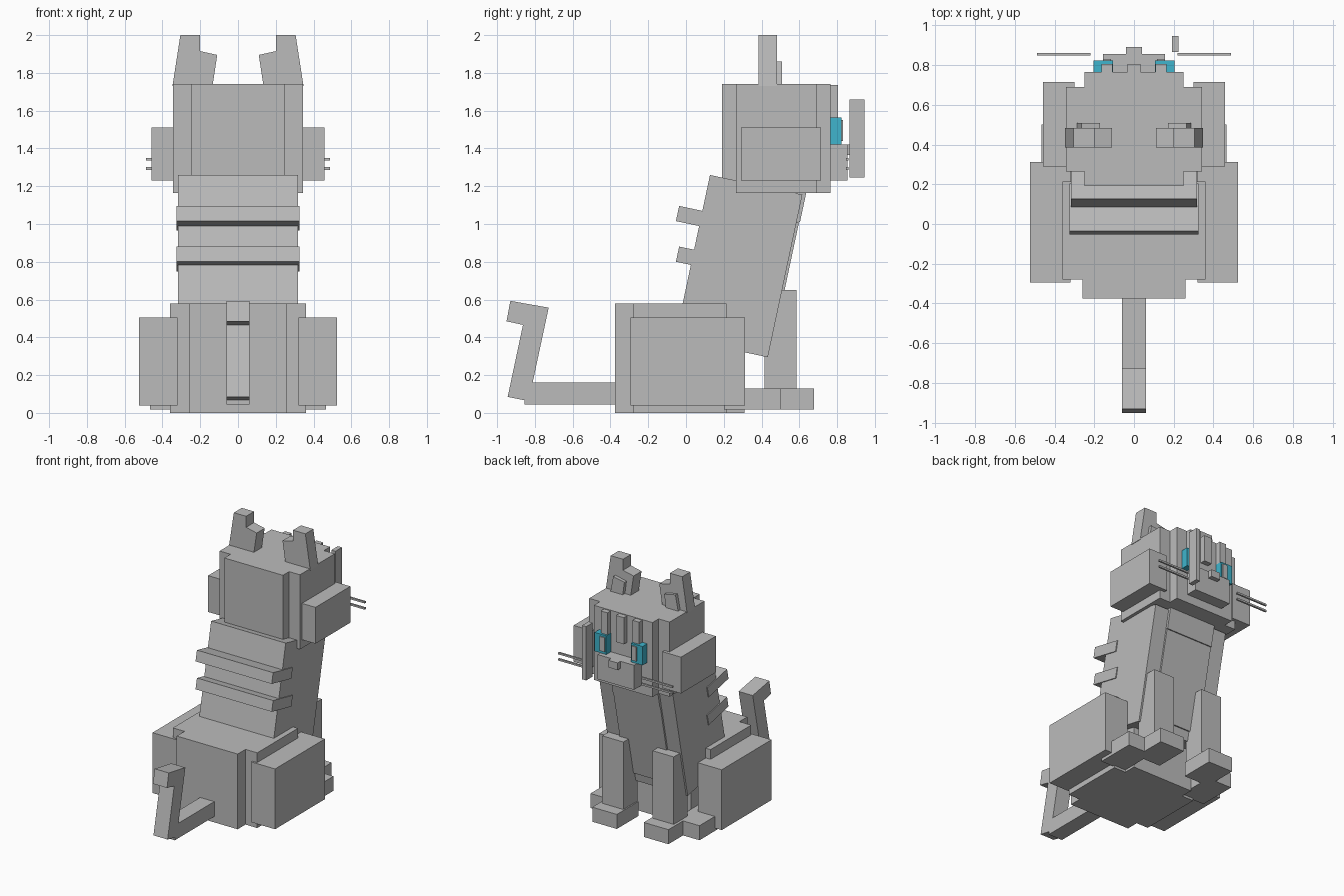
import bpy
import bmesh
from math import radians
from mathutils import Matrix, Vector

default = bpy.data.objects.get("Cube")
if default:
    bpy.data.objects.remove(default, do_unlink=True)


def make_material(name, rgb):
    m = bpy.data.materials.new(name)
    m.use_nodes = True
    m.diffuse_color = (*rgb, 1)
    m.node_tree.nodes["Principled BSDF"].inputs["Base Color"].default_value = (*rgb, 1)
    return m


GREY = make_material("stone grey", (0.5, 0.5, 0.5))
TEAL = make_material("eye teal", (0.05, 0.46, 0.61))
LEAN = Matrix.Rotation(radians(-12), 4, "X")


def finish(name, bm, mat):
    bmesh.ops.recalc_face_normals(bm, faces=bm.faces)
    mesh = bpy.data.meshes.new(name)
    bm.to_mesh(mesh)
    bm.free()
    mesh.materials.append(mat)
    obj = bpy.data.objects.new(name, mesh)
    bpy.context.collection.objects.link(obj)
    return obj


def box(name, x, y, z, mat=GREY):
    """Box from (min, max) ranges."""
    bm = bmesh.new()
    bmesh.ops.create_cube(bm, size=1)
    for v in bm.verts:
        v.co = [r[0] + (c + 0.5) * (r[1] - r[0]) for c, r in zip(v.co, (x, y, z))]
    return finish(name, bm, mat)


def leaning_box(name, centre, size):
    """Box tilted forward with the torso."""
    bm = bmesh.new()
    bmesh.ops.create_cube(bm, size=1)
    bm.transform(Matrix.Translation(centre) @ LEAN @ Matrix.Diagonal((*size, 1)))
    return finish(name, bm, GREY)


def prism(name, points, start, depth):
    """Extrude a closed outline of 3D points."""
    bm = bmesh.new()
    face = bm.faces.new([bm.verts.new(p) for p in points])
    new = bmesh.ops.extrude_face_region(bm, geom=[face])["geom"]
    for v in new:
        if isinstance(v, bmesh.types.BMVert):
            v.co += Vector(depth)
    bmesh.ops.translate(bm, verts=bm.verts, vec=start)
    return finish(name, bm, GREY)


def side_x(side, a, b):
    return sorted((side * a, side * b))


# Haunches: stepped block
box("hips_core", (-.26, .26), (-.375, .21), (0, .58))
box("hips_wide", (-.36, .36), (-.28, .215), (0, .58))
box("belly", (-.26, .26), (.2, .31), (0, .5))

# Torso, chest and back ridges all share one lean
leaning_box("torso", (0, .28, .777), (.636, .5, .88))
leaning_box("chest_plate", (0, .51, .69), (.4, .04, .66))
leaning_box("chest_bib", (0, .592, 1.1), (.4, .06, .17))
for name, z in (("upper", 1.03), ("lower", .815)):
    leaning_box(name + "_back_ridge", (0, .075, z), (.65, .245, .082))

# Head: stepped block with muzzle and nose
box("head_core", (-.25, .25), (.19, .765), (1.165, 1.74))
box("head_wide", (-.343, .343), (.265, .69), (1.165, 1.74))
box("muzzle", (-.155, .155), (.76, .855), (1.23, 1.42))
box("nose", (-.04, .04), (.85, .89), (1.365, 1.42))
box("forehead_stripe_middle", (-.033, .033), (.76, .805), (1.53, 1.735))

EAR = ((.305, 2), (.2, 2), (.2, 1.915), (.11, 1.895), (.135, 1.73), (.347, 1.73))
INNER_EAR = ((.265, 1.86), (.17, 1.84), (.185, 1.73), (.29, 1.73))

# Mirrored parts
for label, s in (("left", 1), ("right", -1)):
    box(label + "_thigh", side_x(s, .32, .523), (-.295, .312), (.04, .505))
    box(label + "_hind_foot", side_x(s, .26, .465), (.2, .5), (.018, .13))
    box(label + "_front_leg", side_x(s, .125, .305), (.415, .585), (.12, .65))
    box(label + "_front_foot", side_x(s, .115, .325), (.415, .678), (.018, .13))
    box(label + "_cheek", side_x(s, .3, .458), (.29, .715), (1.23, 1.51))
    box(label + "_eye", side_x(s, .105, .205), (.76, .822), (1.42, 1.565), TEAL)
    box(label + "_pupil", side_x(s, .115, .157), (.8, .831), (1.44, 1.55))
    box(label + "_forehead_stripe", side_x(s, .107, .163), (.76, .805), (1.56, 1.735))
    prism(label + "_ear", [(s * x, 0, z) for x, z in EAR], (0, .385, 0), (0, .097, 0))
    prism(label + "_inner_ear", [(s * x, 0, z) for x, z in INNER_EAR],
          (0, .475, 0), (0, .033, 0))
    for name, z in (("upper", 1.342), ("lower", 1.294)):
        box(f"{label}_{name}_whisker", side_x(s, .22, .488),
            (.847, .861), (z - .007, z + .007))

# Loose upright strip beside the face
box("face_side_strip", (.19, .225), (.865, .945), (1.245, 1.66))

# Tail: low run, leaning upright and bent tip
TAIL = ((-.37, .045), (-.37, .16), (-.812, .16), (-.727, .557), (-.93, .593),
        (-.95, .485), (-.863, .466), (-.944, .085), (-.855, .067), (-.855, .045))
prism("tail", [(0, y, z) for y, z in TAIL], (-.06, 0, 0), (.12, 0, 0))
